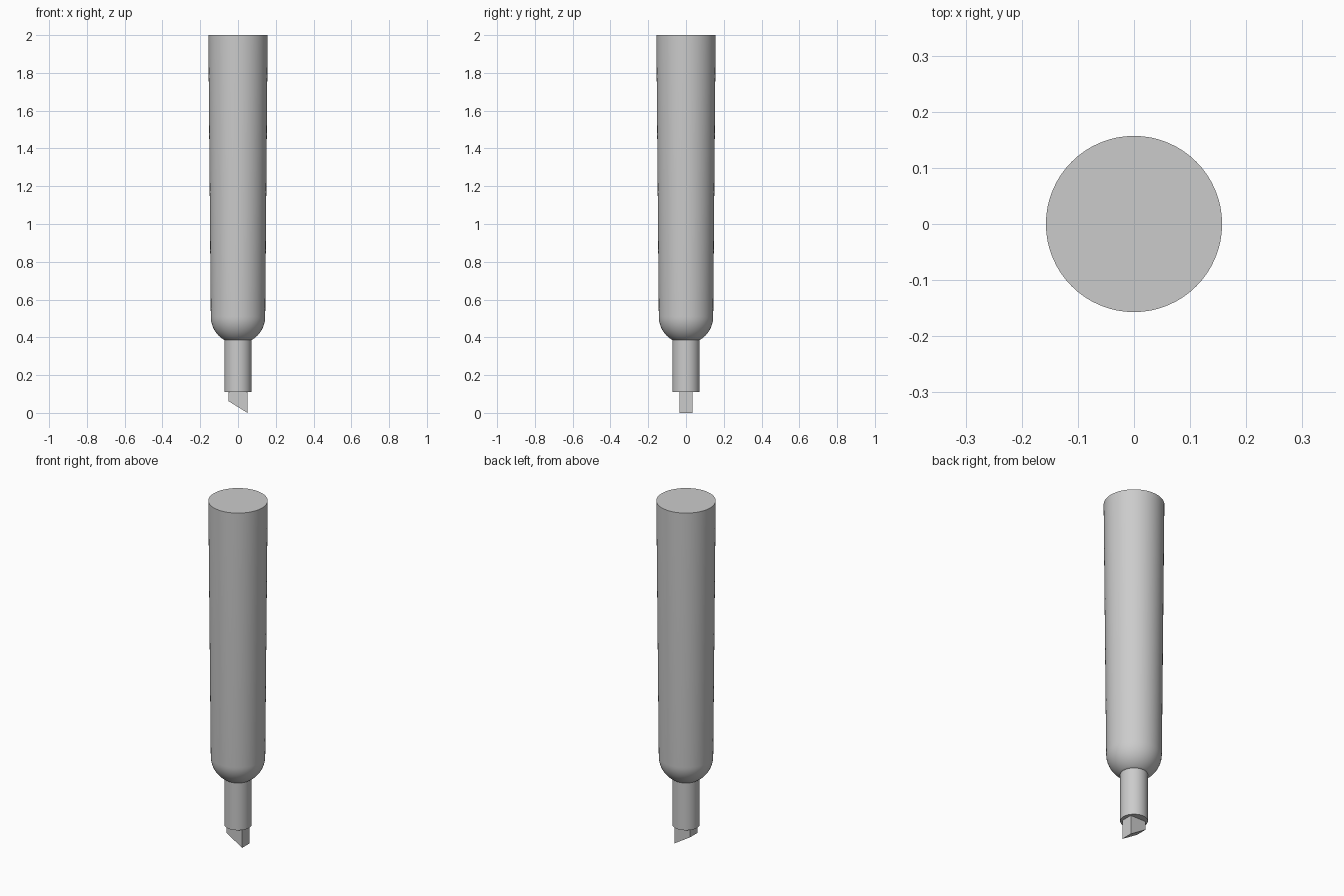
import bpy, bmesh, math

cube = bpy.data.objects.get("Cube")
if cube:
    bpy.data.objects.remove(cube, do_unlink=True)

GREY = (0.6, 0.6, 0.6, 1)
grey = bpy.data.materials.new("plain_grey")
grey.use_nodes = True
grey.diffuse_color = GREY
grey.node_tree.nodes["Principled BSDF"].inputs["Base Color"].default_value = GREY


def add_object(name, bm, smooth):
    bmesh.ops.recalc_face_normals(bm, faces=bm.faces)
    mesh = bpy.data.meshes.new(name)
    bm.to_mesh(mesh)
    bm.free()
    mesh.materials.append(grey)
    obj = bpy.data.objects.new(name, mesh)
    bpy.context.collection.objects.link(obj)
    if smooth:
        bpy.ops.object.select_all(action="DESELECT")
        obj.select_set(True)
        bpy.context.view_layer.objects.active = obj
        bpy.ops.object.shade_smooth_by_angle(angle=math.radians(35))
    return obj


def lathe(name, profile, sides=64):
    """Closed round part from (radius, height) points, capped at both ends."""
    bm = bmesh.new()
    rings = []
    for r, z in profile:
        rings.append([bm.verts.new((r * math.cos(a), r * math.sin(a), z))
                      for a in (math.tau * i / sides for i in range(sides))])
    for low, high in zip(rings, rings[1:]):
        for i in range(sides):
            j = (i + 1) % sides
            bm.faces.new((low[i], low[j], high[j], high[i]))
    bm.faces.new(rings[0])
    bm.faces.new(rings[-1])
    return add_object(name, bm, True)


# Tapered barrel with a rounded shoulder
R, CENTRE, STEPS = 0.144, 0.51, 12
start = math.asin(0.126 / R)
shoulder = [(R * math.cos(a), CENTRE - R * math.sin(a))
            for a in (start * (1 - i / STEPS) for i in range(STEPS + 1))]
lathe("barrel", shoulder + [(0.157, 2.0)])

# Nib holder
lathe("nib_holder", [(0.072, 0.11), (0.072, 0.40)])

# Chisel nib: slanted profile extruded through its thickness
bm = bmesh.new()
outline = [(-0.05, 0.062), (0.05, 0.0), (0.05, 0.13), (-0.05, 0.13)]
face = bm.faces.new([bm.verts.new((x, -0.034, z)) for x, z in outline])
side = bmesh.ops.extrude_face_region(bm, geom=[face])
bmesh.ops.translate(bm, vec=(0, 0.068, 0),
                    verts=[v for v in side["geom"] if isinstance(v, bmesh.types.BMVert)])
add_object("chisel_nib", bm, False)
